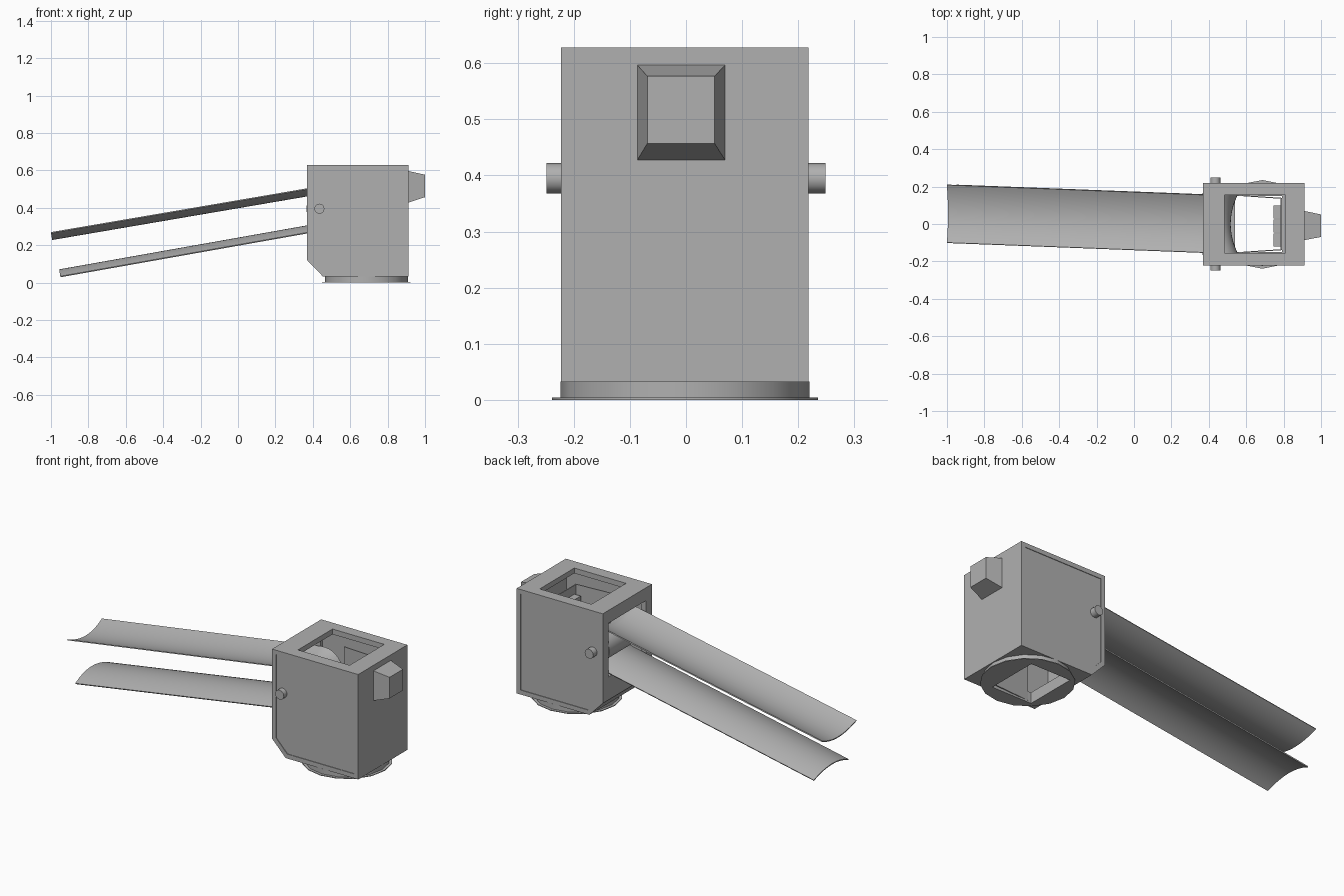
import bpy, bmesh, math
from mathutils import Vector

if "Cube" in bpy.data.objects:
    bpy.data.objects.remove(bpy.data.objects["Cube"])

# One mid grey paint for every part
paint = bpy.data.materials.new("mid_grey_paint")
paint.diffuse_color = (0.435, 0.435, 0.435, 1)
paint.use_nodes = True
paint.node_tree.nodes["Principled BSDF"].inputs["Base Color"].default_value = paint.diffuse_color


def make_object(name, bm):
    bmesh.ops.recalc_face_normals(bm, faces=bm.faces)
    mesh = bpy.data.meshes.new(name)
    bm.to_mesh(mesh)
    bm.free()
    mesh.materials.append(paint)
    ob = bpy.data.objects.new(name, mesh)
    bpy.context.collection.objects.link(ob)
    return ob


def loft(name, rings):
    """Join matching closed loops of points into a capped solid."""
    bm = bmesh.new()
    vs = [[bm.verts.new(p) for p in ring] for ring in rings]
    n = len(rings[0])
    for a, b in zip(vs, vs[1:]):
        for i in range(n):
            j = (i + 1) % n
            bm.faces.new((a[i], a[j], b[j], b[i]))
    bm.faces.new(vs[0])
    bm.faces.new(vs[-1])
    return make_object(name, bm)


def prism(name, xz, y0, y1):
    return loft(name, [[(x, y, z) for x, z in xz] for y in (y0, y1)])


def box(name, x0, x1, y0, y1, z0, z1):
    return prism(name, [(x0, z0), (x1, z0), (x1, z1), (x0, z1)], y0, y1)


def select(ob):
    bpy.ops.object.select_all(action='DESELECT')
    ob.select_set(True)
    bpy.context.view_layer.objects.active = ob


def apply_mod(ob, kind, **settings):
    mod = ob.modifiers.new(kind, kind)
    for key, value in settings.items():
        setattr(mod, key, value)
    select(ob)
    bpy.ops.object.modifier_apply(modifier=mod.name)


def cut(ob, *cutters):
    for c in cutters:
        apply_mod(ob, 'BOOLEAN', operation='DIFFERENCE', solver='EXACT', object=c)
        bpy.data.objects.remove(c)


def smooth(ob, deg=35):
    select(ob)
    bpy.ops.object.shade_smooth_by_angle(angle=math.radians(deg))


def cylinder_y(name, x, z, r, y0, y1, n):
    ring = [(x + r * math.cos(2 * math.pi * i / n),
             z + r * math.sin(2 * math.pi * i / n)) for i in range(n)]
    return prism(name, ring, y0, y1)


# Housing: box with a chamfered lower corner, hollowed out
def side_profile(m):
    k = 0.41 * m
    return [(0.37 + m, 0.12 + k), (0.455 + k, 0.032 + m), (0.911 - m, 0.032 + m),
            (0.911 - m, 0.628 - m), (0.37 + m, 0.628 - m)]


housing = prism("housing", side_profile(0), -0.223, 0.218)
cut(housing,
    prism("inside", side_profile(0.03), -0.185, 0.185),
    prism("front_recess", side_profile(0.025), -0.3, -0.2195),
    prism("back_recess", side_profile(0.025), 0.2145, 0.3),
    box("top_opening", 0.485, 0.81, -0.155, 0.155, 0.5, 0.7),
    box("belt_opening", 0.3, 0.45, -0.168, 0.168, 0.25, 0.555),
    box("outlet", 0.54, 0.79, -0.15, 0.15, -0.1, 0.1))


# Turntable collar and flange under the housing
def disc(name, r, z0, z1):
    ring = [(0.686 + r * math.sin(2 * math.pi * i / 16),
             r * math.cos(2 * math.pi * i / 16) - 0.002) for i in range(16)]
    ob = loft(name, [[(x, y, z) for x, y in ring] for z in (z0, z1)])
    cut(ob, box("hole", 0.54, 0.79, -0.15, 0.15, -0.1, 0.1))
    smooth(ob)


disc("collar", 0.222, 0.004, 0.033)
disc("flange", 0.237, 0.0, 0.004)

# Three-sided discharge chute inside the housing, with impact bars
chute_plan = [(0.56, 0.155), (0.79, 0.14), (0.79, -0.14), (0.56, -0.155),
              (0.56, -0.15), (0.784, -0.135), (0.784, 0.135), (0.56, 0.15)]
loft("discharge_chute", [[(x, y, z) for x, y in chute_plan] for z in (0.01, 0.55)])
for i in range(3):
    y = -0.085 + 0.075 * i
    box("impact_bar_%d" % (i + 1), 0.745, 0.784, y - 0.035, y + 0.035, 0.12, 0.5)

# Troughed belt: upper run, wrap around the head pulley, lower run
AXIS = Vector((0.435, 0.0, 0.395))
TILT = math.radians(9.7)
back = Vector((-math.cos(TILT), 0, -math.sin(TILT)))
up = Vector((-math.sin(TILT), 0, math.cos(TILT)))
LENGTH, SKEW, HALF, ACROSS, DROOP = 1.436, 0.038, 0.155, 16, 0.009
path = [(LENGTH, math.pi / 2, 0)]
path += [(0.0, math.pi / 2 - math.pi * i / 16, 0) for i in range(17)]
path += [(LENGTH - 0.01, -math.pi / 2, DROOP)]

bm = bmesh.new()
rows = []
for s, a, droop in path:
    row = []
    for j in range(ACROSS + 1):
        t = 2 * j / ACROSS - 1
        r = 0.079 + 0.037 * t * t
        p = AXIS + back * (s - r * math.cos(a)) + up * (r * math.sin(a) - droop)
        p.y = t * HALF + SKEW * s
        row.append(bm.verts.new(p))
    rows.append(row)
for a, b in zip(rows, rows[1:]):
    for j in range(ACROSS):
        bm.faces.new((a[j], a[j + 1], b[j + 1], b[j]))
belt = make_object("belt", bm)
apply_mod(belt, 'SOLIDIFY', thickness=0.006, offset=0)
smooth(belt)

# Head pulley and its two shaft stubs
smooth(cylinder_y("head_pulley", AXIS.x, AXIS.z, 0.07, -0.165, 0.165, 24))
for side, label in ((-1, "front"), (1, "back")):
    smooth(cylinder_y(label + "_shaft_stub", AXIS.x, AXIS.z, 0.027,
                      side * 0.18, side * 0.249, 12))


# Tapered inspection box on the end wall
def yz_ring(x, y0, y1, z0, z1):
    return [(x, y0, z0), (x, y1, z0), (x, y1, z1), (x, y0, z1)]


loft("inspection_box", [yz_ring(0.909, -0.087, 0.07, 0.427, 0.597),
                        yz_ring(1.0, -0.069, 0.051, 0.457, 0.577)])
